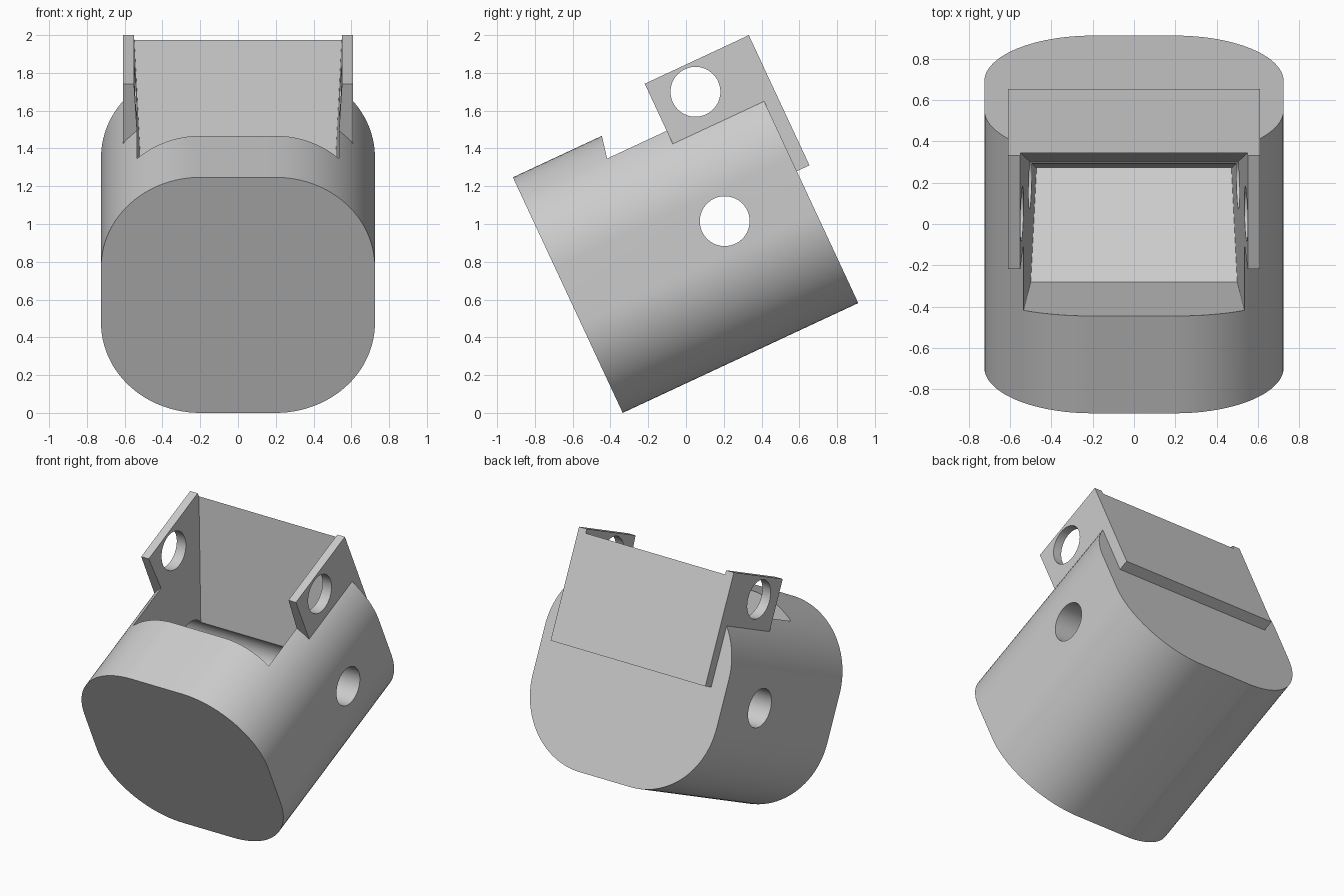
import bpy, bmesh
from math import sin, cos, pi, radians
from mathutils import Matrix, Vector

if "Cube" in bpy.data.objects:
    bpy.data.objects.remove(bpy.data.objects["Cube"])

grey = bpy.data.materials.new("light_grey")
grey.use_nodes = True
grey.diffuse_color = (0.6, 0.6, 0.6, 1)
grey.node_tree.nodes["Principled BSDF"].inputs["Base Color"].default_value = (0.6, 0.6, 0.6, 1)

# The whole part leans back: local x is width, y is depth, z is height
TILT = Matrix.Translation((0, -0.335, 0)) @ Matrix.Rotation(radians(25), 4, "X")
SIZE = 1.376
HALF_WIDTH = 0.725
RADIUS = 0.525


def make_object(name, bm):
    bmesh.ops.recalc_face_normals(bm, faces=bm.faces[:])
    mesh = bpy.data.meshes.new(name)
    bm.to_mesh(mesh)
    bm.free()
    mesh.transform(TILT)
    mesh.materials.append(grey)
    obj = bpy.data.objects.new(name, mesh)
    bpy.context.collection.objects.link(obj)
    return obj


def loft(name, start, end):
    """Closed solid between two matching loops."""
    bm = bmesh.new()
    a = [bm.verts.new(p) for p in start]
    b = [bm.verts.new(p) for p in end]
    bm.faces.new(a)
    bm.faces.new(b)
    for i in range(len(a)):
        j = (i + 1) % len(a)
        bm.faces.new((a[i], a[j], b[j], b[i]))
    return make_object(name, bm)


def rectangle(x, y0, y1, z0, z1):
    return [(-x, y0, z0), (x, y0, z0), (x, y1, z1), (-x, y1, z1)]


def combine(target, other, operation):
    mod = target.modifiers.new(operation, "BOOLEAN")
    mod.operation = operation
    mod.solver = "EXACT"
    mod.object = other
    bpy.context.view_layer.objects.active = target
    bpy.ops.object.modifier_apply(modifier=mod.name)
    bpy.data.objects.remove(other)


# Rounded block, extruded front to back
STEPS = 24
profile = []
for corner, (sx, sz) in enumerate([(1, 1), (-1, 1), (-1, -1), (1, -1)]):
    for i in range(STEPS + 1):
        angle = (corner + i / STEPS) * pi / 2
        profile.append((sx * (HALF_WIDTH - RADIUS) + RADIUS * cos(angle),
                        SIZE / 2 + sz * (SIZE / 2 - RADIUS) + RADIUS * sin(angle)))
housing = loft("housing", [(x, 0, z) for x, z in profile], [(x, SIZE, z) for x, z in profile])

# Box that becomes the two lugs and the back plate
lugs = loft("lugs", rectangle(0.61, 0.842, 1.45, 0.77, 0.77),
            rectangle(0.61, 0.842, 1.45, 1.53, 1.53))
combine(housing, lugs, "UNION")


# Tapered pocket with a sloping floor
def pocket_x(z):
    return 0.549 + 0.058 * (z - 1.5)


def pocket_row(y, z):
    return [(-pocket_x(z), y, z), (pocket_x(z), y, z)]


floor = pocket_row(0.364, 0.65) + pocket_row(0.747, 0.17)[::-1]
mouth = pocket_row(0.568, 1.6) + pocket_row(1.502, 1.6)[::-1]
combine(housing, loft("pocket", floor, mouth), "DIFFERENCE")

# Cross holes through the lugs and the block
for y, z in [(0.05, 1.70), (0.205, 1.015)]:
    bm = bmesh.new()
    bmesh.ops.create_cone(bm, cap_ends=True, segments=64, radius1=0.132, radius2=0.132, depth=2,
                          matrix=TILT.inverted() @ Matrix.Translation((0, y, z))
                          @ Matrix.Rotation(pi / 2, 4, "Y"))
    combine(housing, make_object("cross_hole", bm), "DIFFERENCE")

bpy.ops.object.select_all(action="DESELECT")
housing.select_set(True)
bpy.context.view_layer.objects.active = housing
bpy.ops.object.shade_smooth_by_angle(angle=radians(30))
